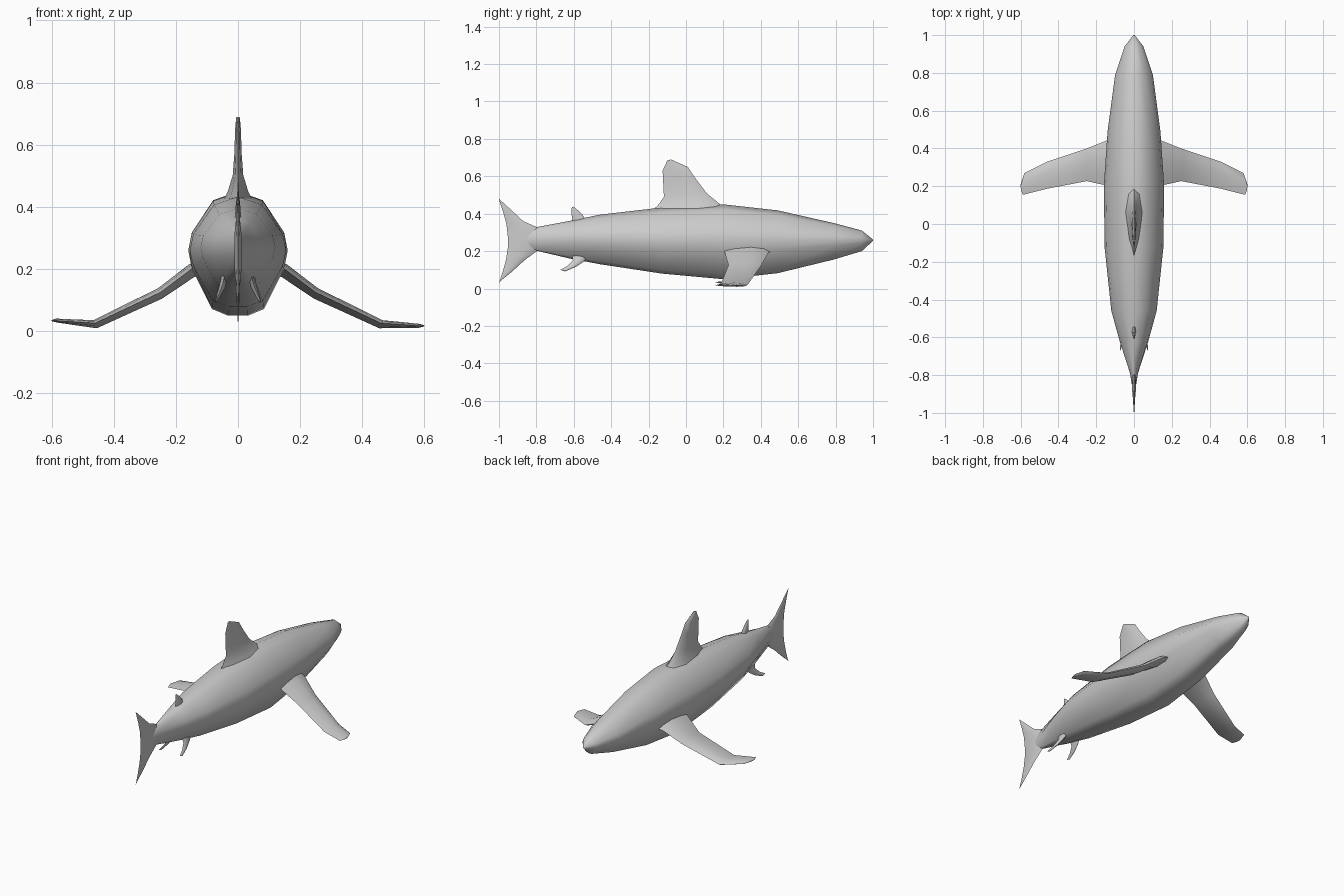
import bpy, math
from mathutils import Vector

if "Cube" in bpy.data.objects:
    bpy.data.objects.remove(bpy.data.objects["Cube"])


def loft(name, rings, angle=50):
    """Skin a list of equal-length point rings and cap both ends."""
    n = len(rings[0])
    verts = [p for r in rings for p in r]
    faces = [(i * n + j, i * n + (j + 1) % n, (i + 1) * n + (j + 1) % n, (i + 1) * n + j)
             for i in range(len(rings) - 1) for j in range(n)]
    faces += [tuple(range(n))[::-1], tuple(range(len(verts) - n, len(verts)))]
    me = bpy.data.meshes.new(name)
    me.from_pydata(verts, [], faces)
    ob = bpy.data.objects.new(name, me)
    bpy.context.collection.objects.link(ob)
    bpy.ops.object.select_all(action='DESELECT')
    ob.select_set(True)
    bpy.context.view_layer.objects.active = ob
    bpy.ops.object.mode_set(mode='EDIT')
    bpy.ops.mesh.select_all(action='SELECT')
    bpy.ops.mesh.remove_doubles(threshold=0.0005)
    bpy.ops.mesh.normals_make_consistent(inside=False)
    bpy.ops.object.mode_set(mode='OBJECT')
    bpy.ops.object.shade_smooth_by_angle(angle=math.radians(angle))
    return ob


def fin(name, stations, normal):
    """Loft lens sections; station = (leading point, trailing point, half thickness)."""
    lens = [(0, 0), (.12, .7), (.4, 1), (.75, .6), (1, 0), (.75, -.6), (.4, -1), (.12, -.7)]
    nrm = Vector(normal).normalized()
    return loft(name, [[Vector(a).lerp(Vector(b), t) + nrm * h * w for t, w in lens]
                       for a, b, h in stations])


def upright(pts):
    """Stations on the centre plane from (lead y, z, trail y, z, half thickness)."""
    return [((0, a, b), (0, c, d), h) for a, b, c, d, h in pts]


# body: y, half width, top z, bottom z, widest z
spine = [(1, .004, .262, .255, .258), (.94, .05, .31, .20, .26), (.79, .10, .35, .155, .26),
         (.49, .14, .418, .082, .26), (.2, .16, .45, .05, .26), (-.13, .155, .433, .08, .26),
         (-.46, .12, .395, .13, .27), (-.62, .076, .362, .16, .27), (-.79, .021, .33, .20, .265),
         (-.86, .01, .30, .22, .26)]
half = [(.0, 1), (.5, .85), (.93, .3), (1, 0), (.93, -.28), (.52, -.9), (.2, -1)]
section = half + [(-x, z) for x, z in reversed(half[1:])]
loft("body", [[(x * w, y, m + z * ((top - m) if z > 0 else (m - bot))) for x, z in section]
              for y, w, top, bot, m in spine], 60)

# dorsal fins
fin("dorsal_fin", upright([(.24, .42, -.19, .41, .05), (.18, .452, -.15, .445, .033),
                           (.11, .51, -.118, .49, .017), (.05, .59, -.122, .57, .011),
                           (.01, .65, -.125, .63, .01), (-.08, .69, -.1, .685, .006)]), (1, 0, 0))
fin("rear_dorsal_fin", upright([(-.53, .36, -.615, .34, .012), (-.55, .39, -.61, .37, .009),
                                (-.58, .42, -.612, .42, .006), (-.602, .438, -.61, .436, .003)]), (1, 0, 0))

# tail fin
fin("tail_fin", upright([(-1, .48, -1, .476, .001), (-.94, .425, -.978, .41, .004),
                         (-.87, .36, -.96, .345, .007), (-.79, .325, -.953, .28, .012),
                         (-.79, .205, -.953, .215, .012), (-.865, .15, -.962, .155, .007),
                         (-.93, .09, -.98, .09, .004), (-1, .034, -1, .03, .001)]), (1, 0, 0))

# paired fins; the two pectoral tips differ slightly in height
for side, s, tip in (("right", 1, .017), ("left", -1, .034)):
    fin("pectoral_fin_" + side, [((s * .10, .46, .205), (s * .10, .20, .225), .024),
                                 ((s * .15, .44, .19), (s * .15, .205, .20), .022),
                                 ((s * .25, .40, .12), (s * .25, .227, .125), .018),
                                 ((s * .46, .33, .02), (s * .46, .187, .026), .014),
                                 ((s * .58, .27, tip), (s * .588, .155, tip), .007),
                                 ((s * .60, .21, tip), (s * .598, .18, tip), .002)], (s * .4, 0, 1))
    fin("pelvic_fin_" + side, [((s * .042, -.51, .18), (s * .042, -.61, .185), .011),
                               ((s * .05, -.545, .145), (s * .05, -.605, .15), .01),
                               ((s * .062, -.59, .115), (s * .062, -.635, .12), .007),
                               ((s * .072, -.645, .092), (s * .072, -.672, .1), .003)], (1, 0, s * .45))
